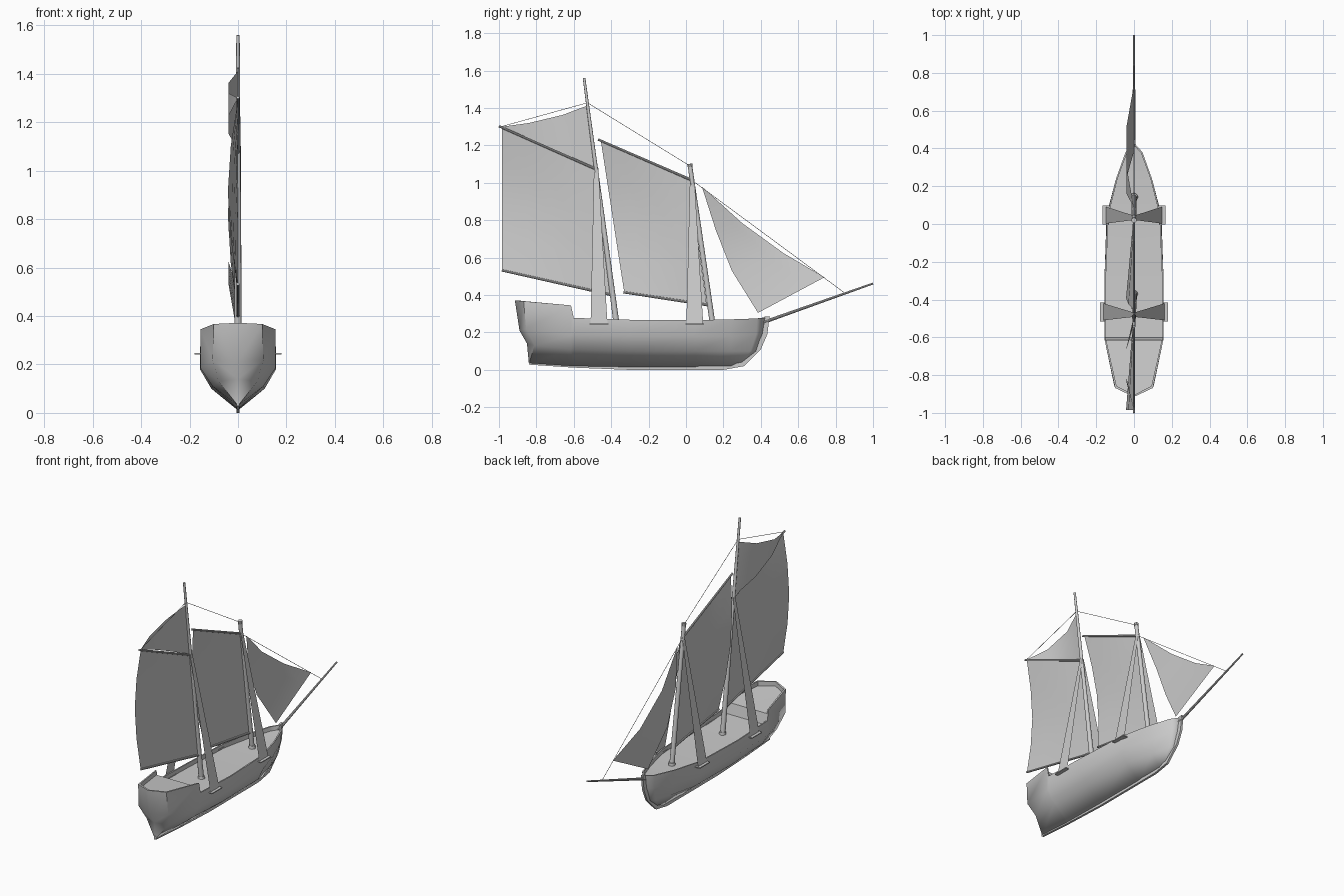
import bpy, bmesh, math
from mathutils import Vector, Matrix

cube = bpy.data.objects.get("Cube")
if cube:
    bpy.data.objects.remove(cube, do_unlink=True)

grey = bpy.data.materials.new("plain grey")
grey.use_nodes = True
grey.diffuse_color = (0.6, 0.6, 0.6, 1)
grey.node_tree.nodes["Principled BSDF"].inputs["Base Color"].default_value = (0.6, 0.6, 0.6, 1)


def finish(name, bm, angle=35):
    """Turn a bmesh into a shaded object."""
    bmesh.ops.remove_doubles(bm, verts=bm.verts, dist=0.0002)
    mesh = bpy.data.meshes.new(name)
    bm.to_mesh(mesh)
    bm.free()
    mesh.materials.append(grey)
    obj = bpy.data.objects.new(name, mesh)
    bpy.context.collection.objects.link(obj)
    bpy.ops.object.select_all(action='DESELECT')
    obj.select_set(True)
    bpy.context.view_layer.objects.active = obj
    bpy.ops.object.shade_smooth_by_angle(angle=math.radians(angle))
    return obj


def loft(bm, rows):
    """Skin a grid of points with quads."""
    grid = [[bm.verts.new(p) for p in row] for row in rows]
    for r, s in zip(grid, grid[1:]):
        for j in range(len(r) - 1):
            bm.faces.new((r[j], s[j], s[j + 1], r[j + 1]))


def spar(name, start, end, r1, r2, sides=10):
    """Tapered round pole in the centre plane, between two (y, z) points."""
    a, b = Vector((0, *start)), Vector((0, *end))
    d = b - a
    bm = bmesh.new()
    turn = d.to_track_quat('Z', 'Y').to_matrix().to_4x4()
    bmesh.ops.create_cone(bm, cap_ends=True, segments=sides, radius1=r1, radius2=r2,
                          depth=d.length, matrix=Matrix.Translation((a + b) / 2) @ turn)
    return finish(name, bm)


def sail(name, edge_a, edge_b, belly_a, belly_b, cols=4):
    """Cloth between two edges of (y, z) points, bellying towards -x."""
    n = len(edge_a) - 1
    rows = []
    for i, (a, b) in enumerate(zip(edge_a, edge_b)):
        swell = math.sin(math.pi * i / n)
        row = []
        for k in range(cols + 1):
            t = k / cols
            p = Vector(a).lerp(Vector(b), t)
            row.append((-swell * (belly_a * (1 - t) + belly_b * t), p.x, p.y))
        rows.append(row)
    bm = bmesh.new()
    loft(bm, rows)
    return finish(name, bm, 60)


def line(a, b, n=4):
    return [tuple(Vector(a).lerp(Vector(b), i / n)) for i in range(n + 1)]


def section(y, keel, bilge, wide, top):
    """Upright hull section from (x, z) points."""
    return [(x, y, z) for x, z in ((0, keel), bilge, wide, top)]


# Hull half: sections from stern to stem, each with the inward step of its rail
stations = [
    ([(0, -.84, .03), (0, -.85, .14), (0, -.89, .21), (0, -.915, .372)], .01),
    ([(0, -.84, .03), (.08, -.81, .13), (.105, -.855, .22), (.1, -.868, .367)], .01),
    (section(-.615, .015, (.105, .11), (.155, .185), (.155, .345)), 0),
    (section(-.6, .015, (.105, .11), (.155, .185), (.155, .278)), 0),
    (section(-.3, .01, (.11, .1), (.157, .18), (.157, .268)), 0),
    (section(.05, .01, (.105, .1), (.145, .18), (.142, .266)), 0),
    (section(.24, .01, (.06, .1), (.085, .18), (.095, .27)), 0),
    ([(0, .28, .018), (.025, .345, .1), (.037, .375, .19), (.045, .38, .275)], -.004),
    ([(0, .3, .03), (0, .385, .1), (0, .415, .19), (0, .43, .28)], -.012),
]
rows = []
for pts, step in stations:
    x, y, z = pts[-1]
    inner, y = max(0, x - .008), y + step
    deck = z - .028
    rows.append(pts + [(inner, y, z), (inner, y, deck), (0, y, deck)])
bm = bmesh.new()
loft(bm, rows)
hull = finish("hull", bm, 50)
mirror = hull.modifiers.new("mirror", 'MIRROR')
mirror.merge_threshold = 0.0005

# Keel and stem: one thin strip along the centre line
outer = [(-.84, .028), (-.6, .012), (-.3, 0), (.2, 0), (.31, .02), (.4, .11), (.435, .19), (.447, .287)]
inside = [(-.84, .05), (-.6, .03), (-.3, .02), (.2, .02), (.28, .04), (.365, .12), (.4, .2), (.42, .285)]
bm = bmesh.new()
w = .007
loft(bm, [[(-w, *i), (-w, *o), (w, *o), (w, *i), (-w, *i)] for o, i in zip(outer, inside)])
bmesh.ops.remove_doubles(bm, verts=bm.verts, dist=0.0002)
bmesh.ops.holes_fill(bm, edges=bm.edges, sides=4)
bmesh.ops.recalc_face_normals(bm, faces=bm.faces)
finish("keel", bm, 30)

# Masts with deck collars
for name, foot, head, r1, r2 in (("fore", (.143, .24), (.02, 1.1), .015, .012),
                                 ("main", (-.371, .24), (-.545, 1.56), .016, .007)):
    spar(name + "_mast", foot, head, r1, r2, 12)
    spar(name + "_mast_collar", foot, (foot[0], foot[1] + .018), .021, .019, 12)
spar("fore_mast_cap", (.022, 1.085), (.02, 1.102), .014, .014)

# Spars
spar("bowsprit", (.41, .253), (1, .462), .009, .005)
spar("main_gaff", (-1, 1.303), (-.485, 1.075), .006, .007)
spar("main_boom", (-.985, .532), (-.395, .4), .006, .007)
spar("fore_gaff", (-.47, 1.232), (.03, 1.015), .006, .007)
spar("fore_boom", (-.335, .415), (.125, .345), .006, .007)

# Stays
spar("jib_stay", (.03, 1.015), (.85, .41), .0015, .0015, 5)
spar("mast_stay", (-.527, 1.428), (.022, 1.09), .0015, .0015, 5)
spar("gaff_stay", (-.99, 1.3), (-.527, 1.428), .0015, .0015, 5)

# Sails
sail("main_sail", line((-.985, 1.295), (-.985, .53)), line((-.49, 1.075), (-.405, .405)), .042, 0)
sail("fore_sail", line((-.455, 1.223), (-.33, .413)), line((.02, 1.018), (.11, .35)), .042, 0)
sail("top_sail", [(-.985, 1.3), (-.84, 1.32), (-.66, 1.363), (-.53, 1.412)],
     line((-.985, 1.3), (-.485, 1.08), 3), .045, .045)
sail("jib", [(.085, .98), (.3, .785), (.52, .625), (.74, .495)],
     [(.085, .98), (.16, .745), (.245, .53), (.385, .305)], .045, .045)

# Shroud fans and their ledges on both sides
for name, y, x, top_y, top_z in (("fore", .047, .15, .033, 1.02), ("main", -.465, .162, -.48, 1.08)):
    for side, s in (("left", 1), ("right", -1)):
        bm = bmesh.new()
        bmesh.ops.create_cube(bm, size=1, matrix=Matrix.Translation((s * x, y, .245))
                              @ Matrix.Diagonal((.034, .1, .006, 1)))
        finish(f"{name}_{side}_ledge", bm)
        bm = bmesh.new()
        loft(bm, [[(s * x, y - .045, .245), (s * .004, top_y - .012, top_z)],
                  [(s * x, y + .045, .245), (s * .004, top_y + .012, top_z)]])
        finish(f"{name}_{side}_shrouds", bm)
